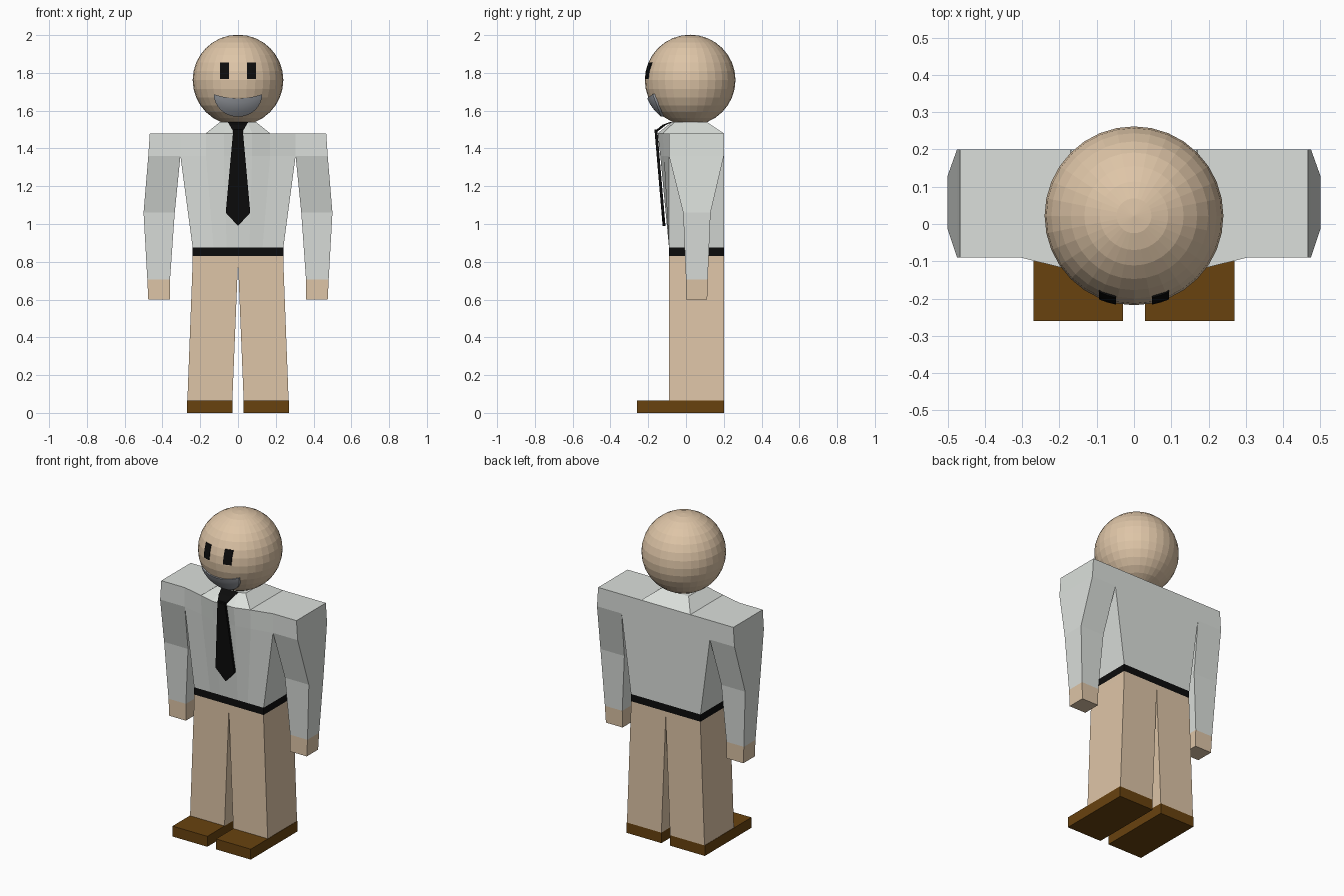
import bpy, bmesh, math
from mathutils import Vector

if "Cube" in bpy.data.objects:
    bpy.data.objects.remove(bpy.data.objects["Cube"])


def material(name, r, g, b):
    m = bpy.data.materials.new(name)
    lin = [((c / 255 + 0.055) / 1.055) ** 2.4 if c > 10 else c / 255 / 12.92 for c in (r, g, b)]
    m.diffuse_color = (*lin, 1)
    m.use_nodes = True
    m.node_tree.nodes["Principled BSDF"].inputs["Base Color"].default_value = m.diffuse_color
    return m


TAN = material("tan", 222, 197, 167)
SHIRT = material("pale grey shirt", 219, 223, 219)
BLACK = material("black", 12, 12, 12)
BROWN = material("brown leather", 104, 66, 15)
GREY = material("mouth grey", 172, 176, 183)


def finish(name, bm, mat):
    bmesh.ops.recalc_face_normals(bm, faces=bm.faces[:])
    me = bpy.data.meshes.new(name)
    bm.to_mesh(me)
    bm.free()
    me.materials.append(mat)
    ob = bpy.data.objects.new(name, me)
    bpy.context.collection.objects.link(ob)
    return ob


def loft(name, rings, mat):
    """Skin between rings of 3D points and cap both ends."""
    bm = bmesh.new()
    vs = [[bm.verts.new(p) for p in r] for r in rings]
    n = len(vs[0])
    for a, b in zip(vs, vs[1:]):
        for i in range(n):
            j = (i + 1) % n
            bm.faces.new((a[i], a[j], b[j], b[i]))
    bm.faces.new(vs[0])
    bm.faces.new(vs[-1])
    return finish(name, bm, mat)


def rect(x0, x1, y0, y1, z):
    return [(x0, y0, z), (x1, y0, z), (x1, y1, z), (x0, y1, z)]


def mirrored_loft(name, sections, mat):
    """Stack of (x0, x1, y0, y1, z) boxes, built on both sides."""
    for side, s in (("left", 1), ("right", -1)):
        loft(f"{side}_{name}", [rect(s * a, s * b, c, d, z) for a, b, c, d, z in sections], mat)


# Shoes and trouser legs
mirrored_loft("shoe", [(.03, .27, -.26, .2, 0), (.03, .27, -.26, .2, .065)], BROWN)
mirrored_loft("trouser_leg", [(.03, .268, -.09, .2, .065), (0, .24, -.09, .2, .80),
                              (0, .24, -.09, .2, .83)], TAN)

# Belt
loft("belt", [rect(-.24, .24, -.09, .2, .83), rect(-.24, .24, -.09, .2, .875)], BLACK)


def chest_ring(z, half, yb, front):
    """Ring with a straight back and a faceted front (x, y) list from outside in."""
    pts = [(half, yb, z)] + [(x, y, z) for x, y in front]
    return pts + [(-x, y, z) for x, y, z in reversed(pts)]


# Shirt body with bulging chest, and collar
loft("shirt_body", [
    chest_ring(.875, .24, .2, [(.24, -.09), (.13, -.09), (.06, -.09)]),
    chest_ring(1.36, .305, .2, [(.305, -.09), (.17, -.117), (.075, -.136)]),
    chest_ring(1.48, .305, .2, [(.305, -.09), (.17, -.123), (.075, -.15)])], SHIRT)
loft("collar", [
    chest_ring(1.48, .17, .2, [(.17, -.123), (.075, -.15)]),
    chest_ring(1.54, .095, .11, [(.095, -.06), (.05, -.075)])], SHIRT)

# Sleeves with shoulders, and hands
mirrored_loft("sleeve", [(.36, .48, 0, .115, .705), (.335, .50, -.015, .13, 1.06),
                         (.305, .475, -.09, .2, 1.36), (.305, .467, -.09, .2, 1.48)], SHIRT)
mirrored_loft("hand", [(.36, .475, 0, .112, .60), (.36, .48, 0, .115, .705)], TAN)

# Tie: knot folded over the collar, then a tapered blade with a pointed tip
loft("tie_knot", [rect(-.055, .055, -.085, -.07, 1.54), rect(-.045, .045, -.125, -.105, 1.525),
                  rect(-.025, .025, -.167, -.15, 1.49)], BLACK)
blade = [(-.025, 1.5), (.025, 1.5), (.065, 1.06), (0, .99), (-.065, 1.06)]
blade = [(x, -.167 + (1.5 - z) * .085, z) for x, z in blade]
loft("tie_blade", [blade, [(x, y + .015, z) for x, y, z in blade]], BLACK)

# Head
C, R = Vector((0, .022, 1.762)), .24
bm = bmesh.new()
bmesh.ops.create_uvsphere(bm, u_segments=32, v_segments=16, radius=R)
bmesh.ops.translate(bm, verts=bm.verts[:], vec=C)
finish("head", bm, TAN)


def on_head(x, z, r):
    dx, dz = x - C.x, z - C.z
    return (x, C.y - math.sqrt(r * r - dx * dx - dz * dz), z)


def face_plate(name, outline, nu, nv, r0, r1, mat):
    """Curved plate on the front of the head; outline(u, v) gives x, z."""
    bm = bmesh.new()
    g = [[[bm.verts.new(on_head(*outline(i / nu, j / nv), r)) for j in range(nv + 1)]
          for i in range(nu + 1)] for r in (r0, r1)]
    for s in g:
        for i in range(nu):
            for j in range(nv):
                bm.faces.new((s[i][j], s[i + 1][j], s[i + 1][j + 1], s[i][j + 1]))
    rim = [(i, 0) for i in range(nu)] + [(nu, j) for j in range(nv)]
    rim += [(i, nv) for i in range(nu, 0, -1)] + [(0, j) for j in range(nv, 0, -1)]
    for (a, b), (c, d) in zip(rim, rim[1:] + rim[:1]):
        bm.faces.new((g[0][a][b], g[0][c][d], g[1][c][d], g[1][a][b]))
    bmesh.ops.remove_doubles(bm, verts=bm.verts[:], dist=1e-5)
    return finish(name, bm, mat)


# Eyes
for side, s in (("left", 1), ("right", -1)):
    face_plate(f"{side}_eye", lambda u, v: (s * (.048 + .046 * u), 1.768 + .087 * v),
               2, 3, .236, .2435, BLACK)


# Smiling mouth: shallow upper curve, deep lower curve
def smile(u, v):
    a = math.pi * u
    x = -.128 * math.cos(a)
    top = 1.665 + .022 * (x / .128) ** 2
    low = 1.687 - .119 * math.sin(a)
    return x, low + (top - low) * v


mouth = face_plate("mouth", smile, 16, 4, .238, .2475, GREY)
for p in mouth.data.polygons:
    p.use_smooth = True
mouth.data.set_sharp_from_angle(angle=math.radians(40))
